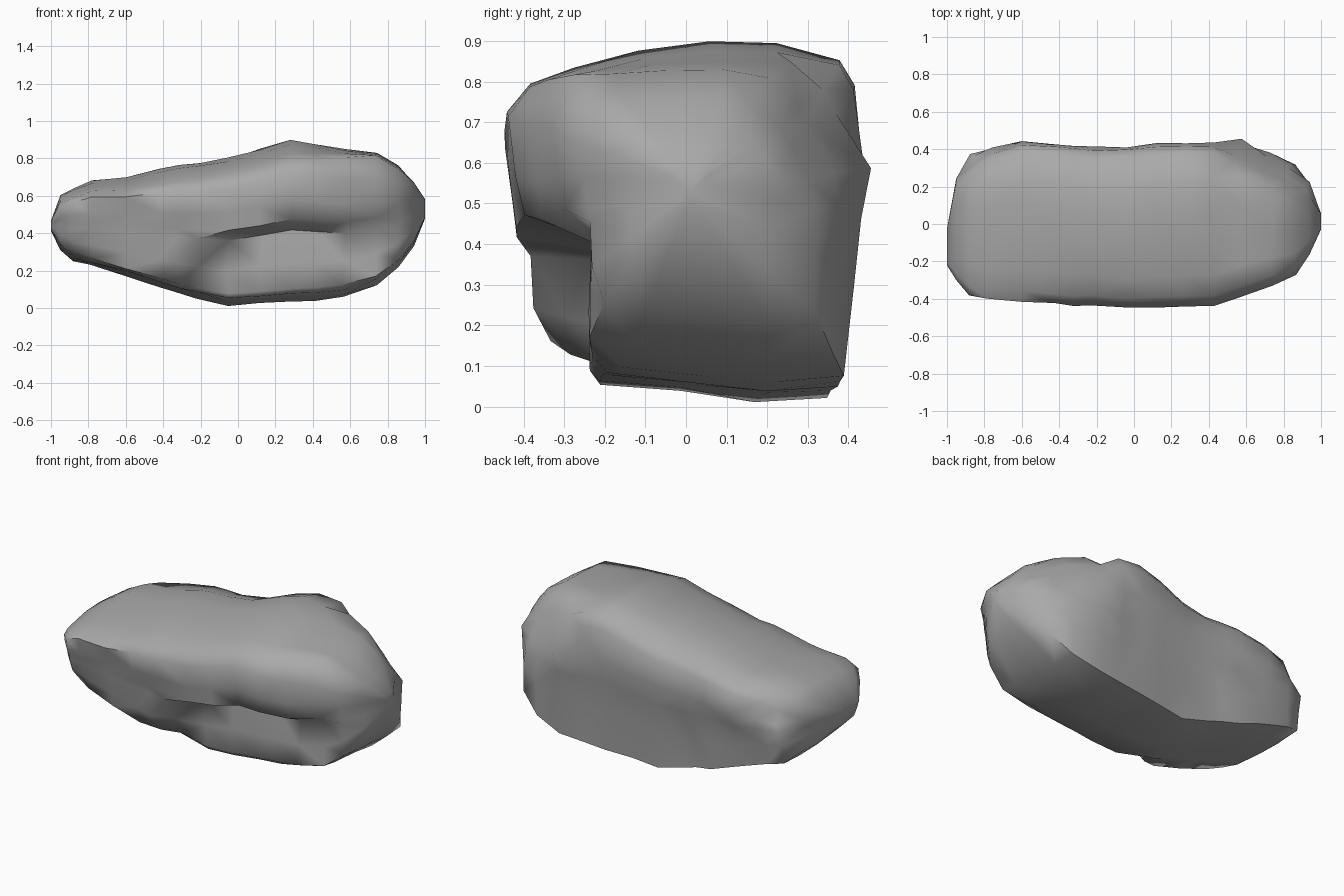
import bpy
import bmesh
from mathutils import Vector, noise

default = bpy.data.objects.get("Cube")
if default:
    bpy.data.objects.remove(default, do_unlink=True)

# Stone colour
stone = bpy.data.materials.new("stone grey")
stone.use_nodes = True
grey = (0.4, 0.4, 0.4, 1)
stone.diffuse_color = grey
stone.node_tree.nodes["Principled BSDF"].inputs["Base Color"].default_value = grey

# Stations along the boulder: x, bottom, top, front, back
STATIONS = [
    (-1, .41, .46, -.22, -.02), (-.95, .32, .6, -.3, .25),
    (-.88, .25, .64, -.38, .4), (-.78, .23, .68, -.4, .43),
    (-.6, .17, .7, -.42, .44), (-.42, .11, .74, -.42, .43),
    (-.32, .08, .76, -.43, .42), (-.22, .05, .77, -.44, .41),
    (-.05, .01, .8, -.45, .41), (.12, .02, .85, -.45, .43),
    (.28, .03, .9, -.44, .44), (.42, .04, .88, -.44, .44),
    (.57, .06, .85, -.39, .46), (.74, .12, .83, -.33, .41),
    (.86, .22, .76, -.27, .36), (.94, .33, .68, -.16, .22),
    (1, .48, .59, -.02, .06),
]

# Cross-section, running up the front, over the top and down the back:
# sideways position (front -1, back +1) and height (bottom 0, top 1)
SECTION = [
    (0, .03), (-.45, .05), (-.8, .08), (-.86, .24), (-.9, .44), (-.91, .51),
    (-.95, .63), (-1, .8), (-.88, .88), (-.62, .93), (-.25, .97), (.15, 1),
    (.5, 1), (.85, .95), (.95, .88), (1, .68), (.94, .52), (.9, .3),
    (.85, .02), (.45, 0),
]

# Planes that chamfer the upper back corners and the lower front left corner:
# outward direction and distance from the middle of the boulder
CENTRE = Vector((0, 0, .45))
CHISELS = [
    (Vector((.47, .73, .5)).normalized(), .66),
    (Vector((.7, .42, .58)).normalized(), .82),
    (Vector((-.5, .73, .46)).normalized(), .72),
    (Vector((-.51, -.73, -.43)).normalized(), .73),
]


def clamp(value):
    return max(0, min(1, value))


def section_point(station, point):
    """Place one section point and carve the hollow under the front ledge."""
    x, bottom, top, front, back = station
    side, height = point
    if side < 0 and height > .85:
        # The front shoulder rises to full height near the blunt end
        height += (1 - height) * .8 * clamp((x - .4) * 4)
    middle, half = (front + back) / 2, (back - front) / 2
    y = middle + side * half
    z = bottom + height * (top - bottom)
    if side < -.5 and height < .48:
        hollow = clamp((x + .42 - .6 * height) / .1) * clamp((.98 - x) / .2)
        y = max(y, y + (-.23 - y) * hollow)
    return Vector((x, y, z))


def chisel(place):
    """Push a point back onto any chamfer plane it sticks out of."""
    for direction, distance in CHISELS:
        excess = (place - CENTRE).dot(direction) - distance
        if excess > 0:
            place = place - direction * excess
    return place


def roughen(place):
    """Shift a point by soft, seeded lumps that fade towards the outline ends."""
    lump = noise.noise_vector(place * 4.5) * .018
    lump += noise.noise_vector(place * 11) * .009
    lump.x *= clamp((1 - abs(place.x)) * 5)
    lump.z *= .7
    moved = place + lump
    moved.z = max(0, moved.z)
    return moved


# Loft the boulder skin through all stations
bm = bmesh.new()
rings = [[bm.verts.new(section_point(s, p)) for p in SECTION] for s in STATIONS]
count = len(SECTION)
for ring, following in zip(rings, rings[1:]):
    for i in range(count):
        j = (i + 1) % count
        bm.faces.new((ring[i], ring[j], following[j], following[i]))

# Close both ends with fans
for ring in (rings[0], rings[-1]):
    cap = bm.faces.new(ring)
    bmesh.ops.poke(bm, faces=[cap])

for vert in bm.verts:
    vert.co = roughen(chisel(vert.co))
bmesh.ops.triangulate(bm, faces=bm.faces[:])
bmesh.ops.recalc_face_normals(bm, faces=bm.faces[:])

mesh = bpy.data.meshes.new("boulder")
bm.to_mesh(mesh)
bm.free()
mesh.materials.append(stone)
boulder = bpy.data.objects.new("boulder", mesh)
bpy.context.collection.objects.link(boulder)

# Smooth shading with crisp ledge edges
bpy.ops.object.select_all(action="DESELECT")
boulder.select_set(True)
bpy.context.view_layer.objects.active = boulder
bpy.ops.object.shade_smooth_by_angle(angle=1.05)
